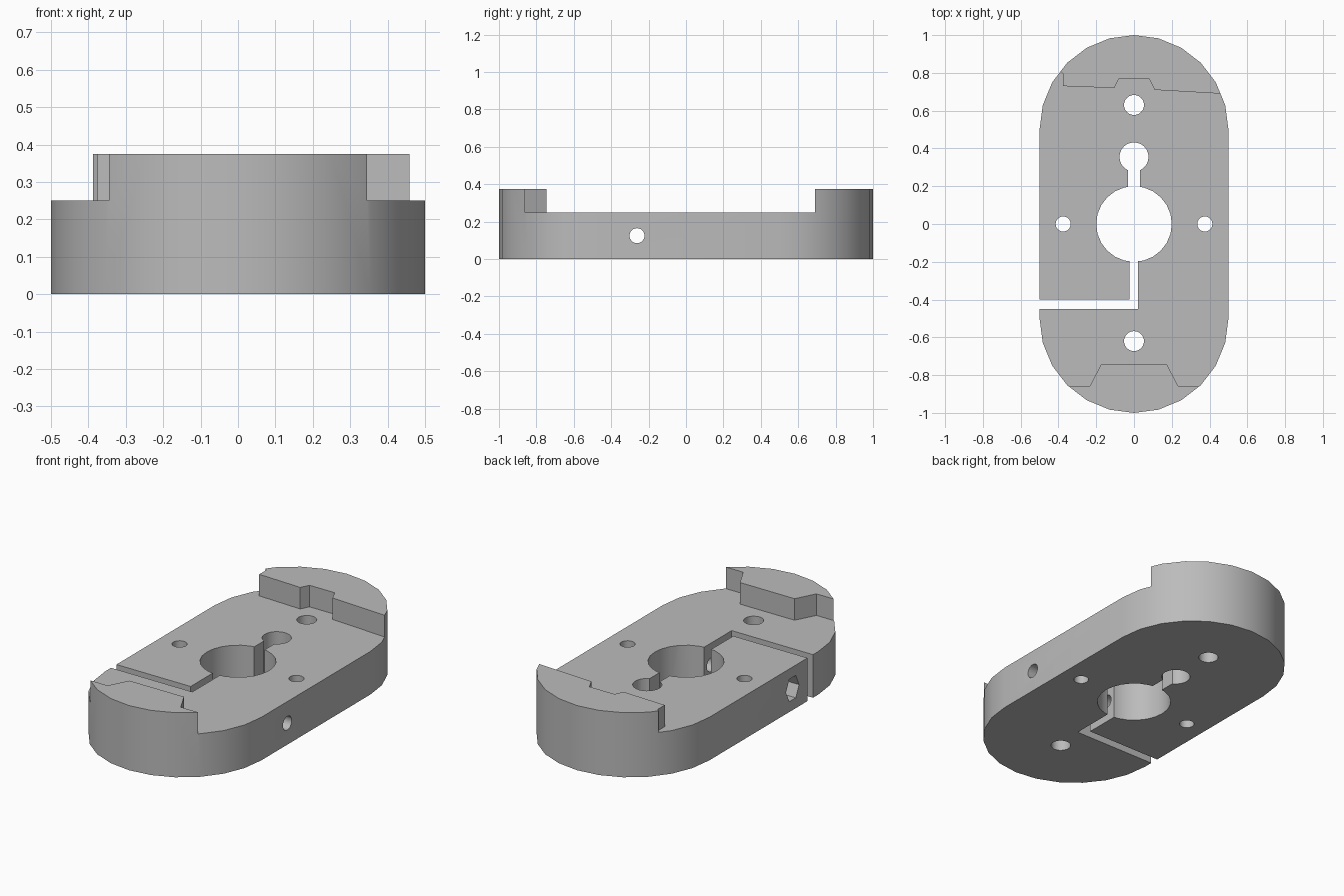
import bpy
import bmesh
from math import cos, sin, pi, radians

cube = bpy.data.objects.get("Cube")
if cube:
    bpy.data.objects.remove(cube, do_unlink=True)

grey = bpy.data.materials.new("plain_grey")
grey.use_nodes = True
GREY = (0.5, 0.5, 0.5, 1)
grey.diffuse_color = GREY
grey.node_tree.nodes["Principled BSDF"].inputs["Base Color"].default_value = GREY


def prism(name, outline, low, high, along_x=False):
    """Extrude a closed outline along z, or along x for an outline in y, z."""
    bm = bmesh.new()
    rings = []
    for h in (low, high):
        rings.append([bm.verts.new((h, a, b) if along_x else (a, b, h))
                      for a, b in outline])
    bm.faces.new(rings[0])
    bm.faces.new(rings[1])
    n = len(outline)
    for i in range(n):
        j = (i + 1) % n
        bm.faces.new((rings[0][i], rings[0][j], rings[1][j], rings[1][i]))
    bmesh.ops.recalc_face_normals(bm, faces=bm.faces)
    mesh = bpy.data.meshes.new(name)
    bm.to_mesh(mesh)
    bm.free()
    mesh.materials.append(grey)
    obj = bpy.data.objects.new(name, mesh)
    bpy.context.collection.objects.link(obj)
    return obj


def ellipse(cx, cy, rx, ry, sides=24):
    return [(cx + rx * cos(2 * pi * i / sides), cy + ry * sin(2 * pi * i / sides))
            for i in range(sides)]


def drill(x, y, r):
    return prism("drill", ellipse(x, y, r, r), -0.2, 0.6)


# Rounded block: two half circles joined by straight sides
TOP, FLOOR = 0.375, 0.25
arc = [(0.5 * cos(pi * i / 12), 0.5 + 0.5 * sin(pi * i / 12)) for i in range(13)]
body = prism("clamp_block", arc + [(-x, -y) for x, y in arc], 0, TOP)

# Recess between the two raised end lips
front_edge = [(-0.6, -0.86), (-0.235, -0.86), (-0.175, -0.745)]
front_edge += [(-x, y) for x, y in reversed(front_edge)]
back_edge = [(0.6, 0.682), (0.11, 0.71), (0.08, 0.77), (-0.08, 0.77),
             (-0.105, 0.72), (-0.375, 0.73), (-0.375, 0.795),
             (-0.4, 0.82), (-0.6, 0.82)]
cutters = [prism("recess", front_edge + back_edge, FLOOR, 0.6)]

# Bore, keyhole end and four mounting holes
cutters += [drill(0, 0, 0.2), drill(0, 0.355, 0.077),
            drill(0, 0.63, 0.053), drill(0, -0.62, 0.053),
            drill(0.375, 0, 0.04), drill(-0.375, 0, 0.04)]

# Keyhole neck and L-shaped clamping slit
neck = [(-0.033, 0.15), (0.033, 0.15), (0.033, 0.33), (-0.033, 0.33)]
slit = [(-0.6, -0.45), (0.022, -0.45), (0.022, -0.15),
        (-0.024, -0.15), (-0.024, -0.4), (-0.6, -0.4)]
cutters += [prism("neck", neck, -0.2, 0.6), prism("slit", slit, -0.2, 0.6)]

# Cross bolt hole with a nut pocket
cutters += [prism("bolt_hole", ellipse(-0.262, 0.125, 0.04, 0.04), -0.7, 0.7, True),
            prism("nut_pocket", ellipse(-0.262, 0.125, 0.06, 0.075, 6),
                  -0.7, -0.4, True)]

bpy.ops.object.select_all(action="DESELECT")
bpy.context.view_layer.objects.active = body
body.select_set(True)
for cutter in cutters:
    cut = body.modifiers.new("cut", "BOOLEAN")
    cut.operation = "DIFFERENCE"
    cut.solver = "EXACT"
    cut.object = cutter
    bpy.ops.object.modifier_apply(modifier=cut.name)
    bpy.data.objects.remove(cutter, do_unlink=True)

bpy.ops.object.shade_smooth_by_angle(angle=radians(30))
